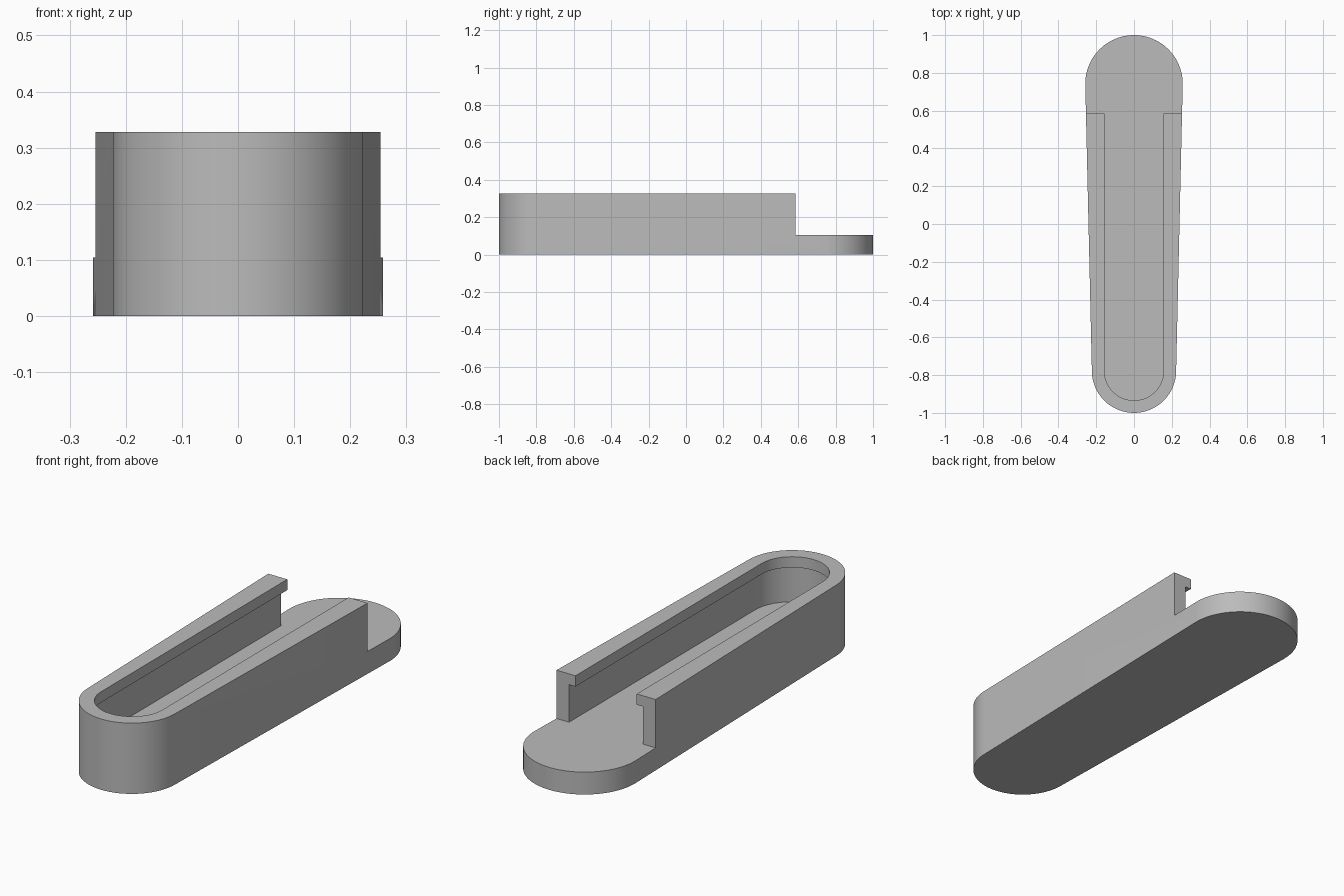
import bpy, bmesh
from math import pi, sin, cos, radians

cube = bpy.data.objects.get("Cube")
if cube:
    bpy.data.objects.remove(cube, do_unlink=True)

grey = bpy.data.materials.new("plain grey")
grey.use_nodes = True
grey.diffuse_color = (0.5, 0.5, 0.5, 1)
grey.node_tree.nodes["Principled BSDF"].inputs["Base Color"].default_value = (0.5, 0.5, 0.5, 1)

BACK, FRONT = 0.742, -0.777      # arc centres along y
HEIGHT, FLOOR, LIP = 0.328, 0.104, 0.278
SEGMENTS = 48


def arc(y, radius, start):
    """Half circle of points, counter-clockwise from the start angle."""
    angles = [start + pi * i / SEGMENTS for i in range(SEGMENTS + 1)]
    return [(radius * cos(a), y + radius * sin(a)) for a in angles]


def prism(name, outline, z0, z1):
    """Extrude a flat outline between two heights."""
    bm = bmesh.new()
    base = bm.faces.new([bm.verts.new((x, y, z0)) for x, y in outline])
    top = bmesh.ops.extrude_face_region(bm, geom=[base])["geom"]
    bmesh.ops.translate(bm, vec=(0, 0, z1 - z0),
                        verts=[v for v in top if isinstance(v, bmesh.types.BMVert)])
    bmesh.ops.recalc_face_normals(bm, faces=bm.faces)
    mesh = bpy.data.meshes.new(name)
    bm.to_mesh(mesh)
    bm.free()
    mesh.materials.append(grey)
    obj = bpy.data.objects.new(name, mesh)
    bpy.context.collection.objects.link(obj)
    return obj


def slot(name, radius, z0, z1):
    """Round-fronted cutter that runs out through the open back."""
    outline = arc(FRONT, radius, pi) + [(radius, 1.2), (-radius, 1.2)]
    return prism(name, outline, z0, z1)


# Tapered body with rounded ends
body = prism("holder_body", arc(FRONT, 0.223, pi) + arc(BACK, 0.258, 0), 0, HEIGHT)

# Low tongue at the back, wide channel, narrower opening between the lips
cutters = [
    prism("back_cutter", [(-1, 0.585), (1, 0.585), (1, 1.5), (-1, 1.5)], FLOOR, 0.5),
    slot("channel_cutter", 0.19, FLOOR, LIP),
    slot("opening_cutter", 0.157, 0.2, 0.5),
]
bpy.context.view_layer.objects.active = body
for cutter in cutters:
    cutter.hide_render = True
    mod = body.modifiers.new(cutter.name, "BOOLEAN")
    mod.operation = "DIFFERENCE"
    mod.solver = "EXACT"
    mod.object = cutter
    bpy.ops.object.modifier_apply(modifier=mod.name)
    bpy.data.objects.remove(cutter, do_unlink=True)

# Smooth round ends, sharp rims
bpy.ops.object.select_all(action="DESELECT")
body.select_set(True)
bpy.ops.object.shade_smooth_by_angle(angle=radians(30))
